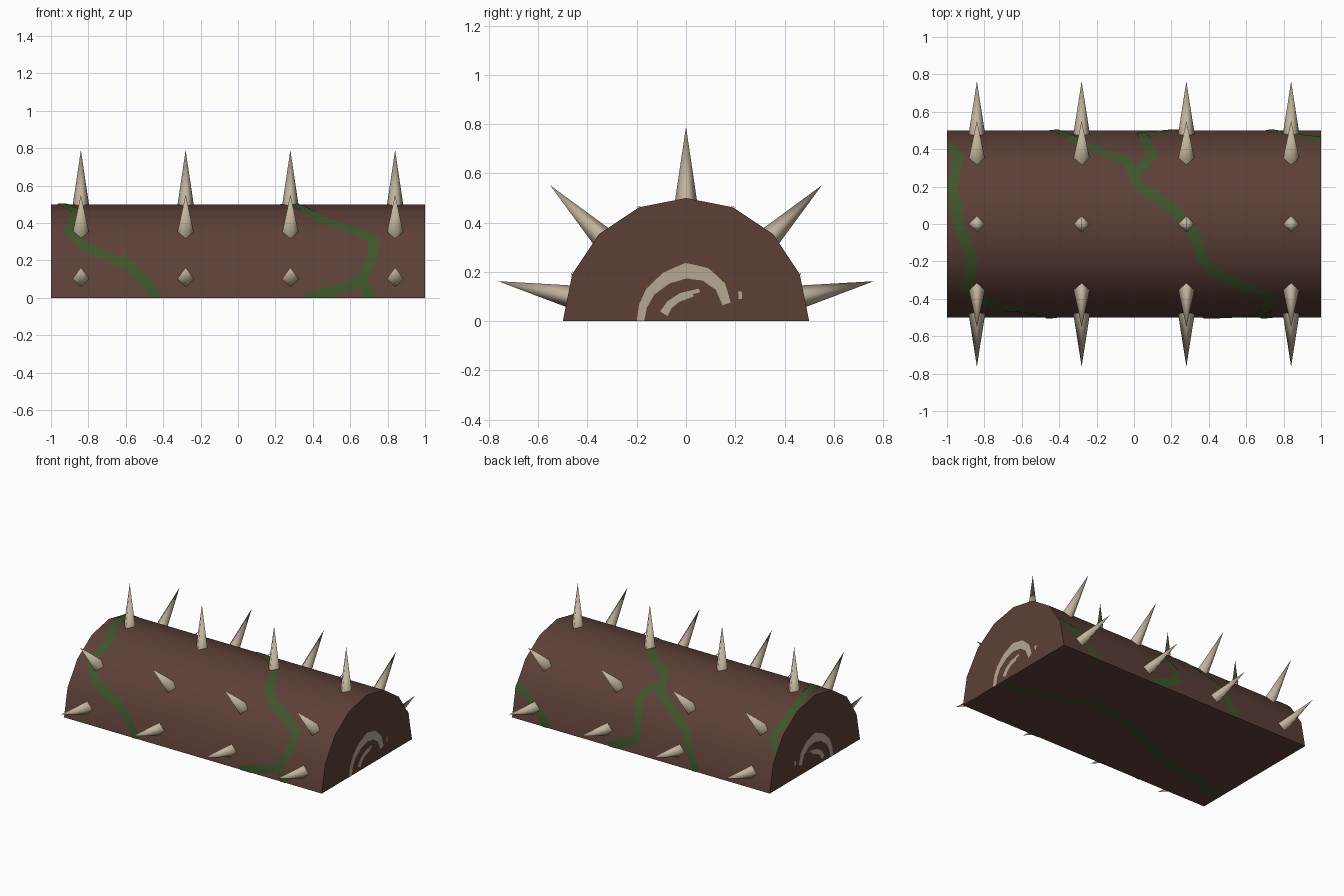
import bpy, bmesh, math, random
from mathutils import Vector

random.seed(4)
cube = bpy.data.objects.get("Cube")
if cube:
    bpy.data.objects.remove(cube)

R = 0.5          # log radius
SIDES = 8        # flats around the half round
STEP = math.pi / SIDES


def material(name, rgb):
    m = bpy.data.materials.new(name)
    m.use_nodes = True
    m.diffuse_color = (*rgb, 1)
    m.node_tree.nodes["Principled BSDF"].inputs["Base Color"].default_value = (*rgb, 1)
    return m


BARK = material("bark brown", (0.109, 0.051, 0.038))
MOSS = material("moss green", (0.048, 0.092, 0.025))
HORN = material("horn tan", (0.54, 0.455, 0.34))
RING = material("pale wood", (0.47, 0.39, 0.295))


def add_object(name, bm, mat):
    mesh = bpy.data.meshes.new(name)
    bm.to_mesh(mesh)
    bm.free()
    mesh.materials.append(mat)
    ob = bpy.data.objects.new(name, mesh)
    bpy.context.collection.objects.link(ob)
    return ob


def rim(k):
    return Vector((0, -R * math.cos(k * STEP), R * math.sin(k * STEP)))


# Half-round log: profile swept along x
bm = bmesh.new()
profile = bm.faces.new([bm.verts.new(rim(k) - Vector((1, 0, 0))) for k in range(SIDES + 1)])
sweep = bmesh.ops.extrude_face_region(bm, geom=[profile], use_keep_orig=True)
top_verts = [g for g in sweep["geom"] if isinstance(g, bmesh.types.BMVert)]
bmesh.ops.translate(bm, verts=top_verts, vec=(2, 0, 0))
bmesh.ops.recalc_face_normals(bm, faces=bm.faces)
log = add_object("log", bm, BARK)
bpy.ops.object.select_all(action="DESELECT")
log.select_set(True)
bpy.context.view_layer.objects.active = log
bpy.ops.object.shade_smooth_by_angle(angle=math.radians(40))


# Four-sided spikes in rows around the log
def spike(name, x, degrees, tip):
    a = math.radians(degrees)
    out = Vector((0, -math.cos(a), math.sin(a)))
    across = Vector((0, math.sin(a), math.cos(a)))
    along = Vector((1, 0, 0))
    base = out * 0.46 + along * x
    bm = bmesh.new()
    apex = bm.verts.new(out * tip + along * x)
    ring = [bm.verts.new(base + d * 0.049) for d in (along, across, -along, -across)]
    for i in range(4):
        bm.faces.new((ring[i], ring[(i + 1) % 4], apex)).smooth = True
    bm.faces.new(ring)
    bmesh.ops.recalc_face_normals(bm, faces=bm.faces)
    add_object(name, bm, HORN)


ROWS = {"front_low": (12, 0.78), "front_high": (45, 0.78), "top": (90, 0.79),
        "back_high": (135, 0.78), "back_low": (168, 0.78)}
for row, (degrees, tip) in ROWS.items():
    for i in range(4):
        spike(f"spike_{row}_{i + 1}", -0.84 + 0.56 * i, degrees, tip)


# Surfaces on which the thin painted bands lie: each gives a point and a normal
def on_round(u, v):
    a = min(max(v / R, 0), math.pi)
    k = min(int(a / STEP), SIDES - 1)
    p = rim(k).lerp(rim(k + 1), a / STEP - k)
    n = Vector((0, -math.cos(a), math.sin(a)))
    p = p + n * 0.004
    return Vector((min(max(u, -1), 1), p.y, max(p.z, 0))), n


def on_bottom(u, v):
    return Vector((min(max(u, -1), 1), min(max(v, -R), R), -0.001)), Vector((0, 0, -1))


def on_end(side):
    return lambda u, v: (Vector((side * 1.002, u, max(v, 0))), Vector((side, 0, 0)))


def band(name, points, widths, surface, mat, rough=0.0):
    """Thin strip following a path of (u, v) points, with a width at each point."""
    path = []
    for i in range(len(points) - 1):
        a, b = Vector(points[i]), Vector(points[i + 1])
        count = max(1, round((b - a).length / 0.02))
        for j in range(count):
            t = j / count
            path.append((a.lerp(b, t), widths[i] * (1 - t) + widths[i + 1] * t))
    path.append((Vector(points[-1]), widths[-1]))
    bm = bmesh.new()
    rows, normals = [], []
    for i, (p, w) in enumerate(path):
        d = path[min(i + 2, len(path) - 1)][0] - path[max(i - 2, 0)][0]
        side = Vector((-d.y, d.x)).normalized()
        shift = random.uniform(-rough, rough)
        row = []
        for c in range(-2, 3):
            q = p + side * (w * c / 4 + shift)
            co, n = surface(q.x, q.y)
            row.append(bm.verts.new(co))
            normals.append(n)
        rows.append(row)
    bm.verts.index_update()
    for r0, r1 in zip(rows, rows[1:]):
        for c in range(4):
            f = bm.faces.new((r0[c], r0[c + 1], r1[c + 1], r1[c]))
            f.smooth = True
            f.normal_update()
            if f.normal.dot(normals[r0[c].index]) < 0:
                f.normal_flip()
    ob = add_object(name, bm, mat)
    ob.data.normals_split_custom_set_from_vertices(normals)


# Moss vines over the bark, as (x, degrees up from the front edge)
VINES = {
    "vine_main": [(.65, 11), (.72, 24), (.72, 40), (.6, 48), (.45, 57), (.37, 68), (.34, 80),
                  (.28, 90), (.18, 102), (.05, 111), (0, 120), (-.03, 131), (-.2, 144),
                  (-.32, 154), (-.43, 180)],
    "vine_front_fork": [(.72, 0), (.65, 11)],
    "vine_front_root": [(.37, 0), (.45, 3), (.57, 6), (.65, 11)],
    "vine_back_fork": [(0, 122), (.1, 138), (.07, 150), (.04, 168), (.25, 180)],
    "vine_side": [(-.43, 0), (-.5, 11), (-.6, 22), (-.7, 26), (-.82, 34), (-.9, 46),
                  (-.86, 66), (-.93, 86), (-.97, 112), (-.94, 138), (-1, 150)],
    "vine_side_twig": [(-.61, 20), (-.6, 28)],
    "vine_back_corner": [(1, 154), (.85, 165), (.72, 180)],
}
for name, pts in VINES.items():
    flat = [(x, math.radians(d) * R) for x, d in pts]
    width = 0.03 if "twig" in name else 0.058
    band(name, flat, [width] * len(flat), on_round, MOSS, 0.006)

# Vine under the log
under = [(1, -.14), (.7, -.08), (.33, .06), (0, -.03), (-.4, -.21), (-.7, -.26), (-1, -.36)]
band("vine_under", under, [0.05] * len(under), on_bottom, MOSS, 0.005)

# Pale growth rings on both cut ends, as (y, z)
OUTER = [(-.185, 0), (-.175, .06), (-.145, .12), (-.08, .175), (0, .205), (.08, .19),
         (.14, .14), (.165, .07)]
INNER = [(-.09, .03), (-.065, .07), (-.02, .105), (.055, .125)]
CORE = [(-.06, .06), (-.03, .085), (.03, .105)]
for label, side in (("right", -1), ("left", 1)):
    face = on_end(side)
    band(f"outer_ring_{label}", OUTER, [.03, .034, .04, .05, .062, .055, .045, .035], face, RING)
    band(f"inner_ring_{label}", INNER, [.035, .03, .02, .015], face, RING)
    band(f"core_ring_{label}", CORE, [.012, .014, .01], face, RING)
    band(f"ring_fleck_{label}", [(.22, .09), (.22, .12)], [.014, .016], face, RING)
